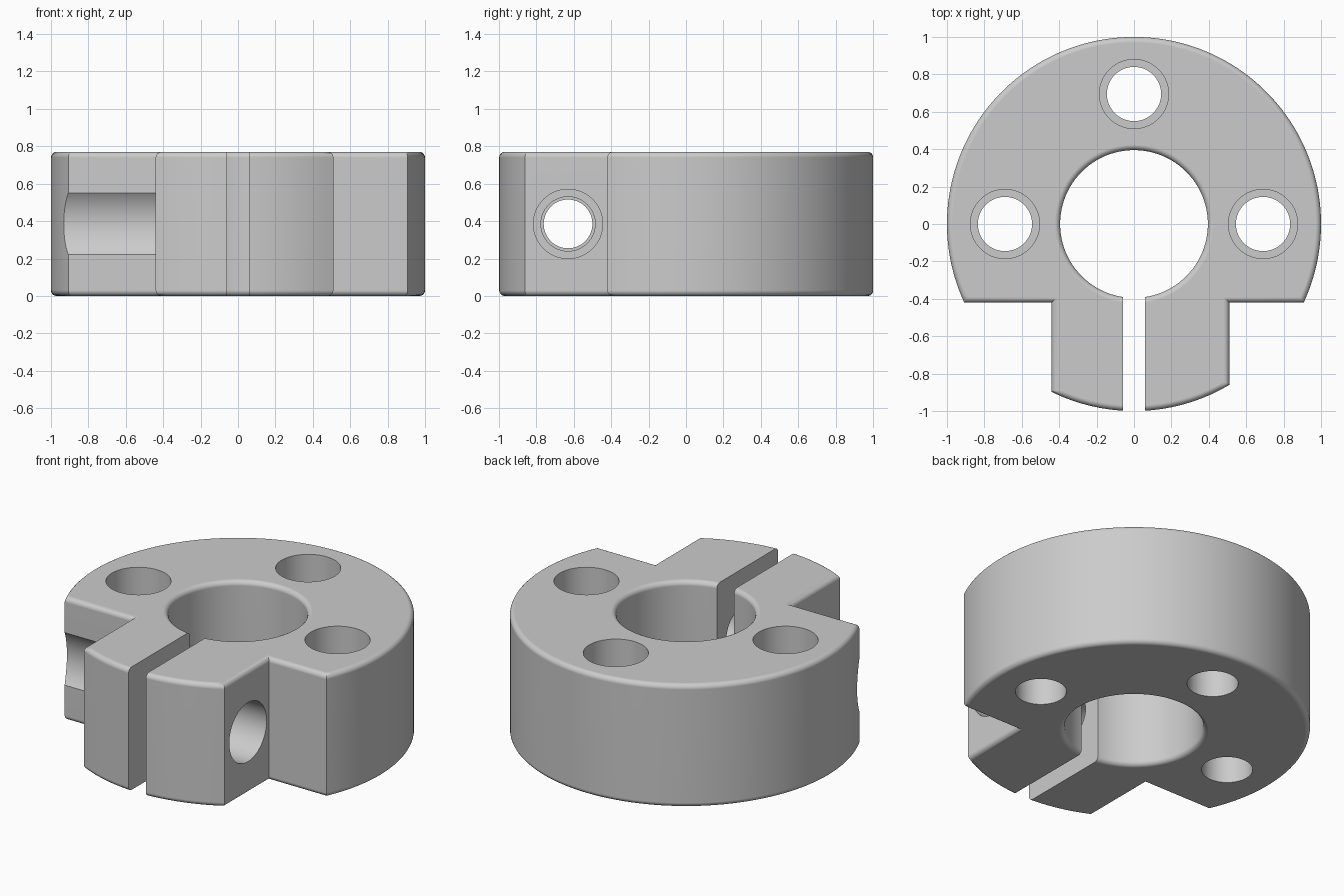
import bpy
import bmesh
from math import asin, cos, pi, radians, sin, sqrt
from mathutils import Matrix

HEIGHT = 0.77
MID = HEIGHT / 2
FILLET = 0.03
NOTCH_Y = -0.42
LUG_RIGHT, LUG_LEFT = -0.44, 0.51
BORE = 0.395
SCREW_Y = -0.63
HEAD_R, SHANK_R, THREAD_R = 0.185, 0.145, 0.13

if "Cube" in bpy.data.objects:
    bpy.data.objects.remove(bpy.data.objects["Cube"])

metal = bpy.data.materials.new("light_grey_metal")
metal.use_nodes = True
grey = (0.6, 0.6, 0.6, 1)
metal.diffuse_color = grey
metal.node_tree.nodes["Principled BSDF"].inputs["Base Color"].default_value = grey


def make_object(name, bm):
    bmesh.ops.recalc_face_normals(bm, faces=bm.faces[:])
    mesh = bpy.data.meshes.new(name)
    bm.to_mesh(mesh)
    bm.free()
    mesh.materials.append(metal)
    obj = bpy.data.objects.new(name, mesh)
    bpy.context.collection.objects.link(obj)
    return obj


def lathe(name, profile, matrix=Matrix(), steps=64):
    """Closed solid turned around z from (radius, height) points."""
    bm = bmesh.new()
    rings = [[bm.verts.new((r * cos(2 * pi * i / steps), r * sin(2 * pi * i / steps), z))
              for i in range(steps)] for r, z in profile]
    for low, high in zip(rings, rings[1:]):
        for i in range(steps):
            j = (i + 1) % steps
            bm.faces.new((low[i], low[j], high[j], high[i]))
    bm.faces.new(rings[0])
    bm.faces.new(rings[-1])
    bm.transform(matrix)
    return make_object(name, bm)


def arc(start, end, steps):
    return [(cos(start + (end - start) * i / steps), sin(start + (end - start) * i / steps))
            for i in range(steps + 1)]


# Round body with two notches that leave a lug at the front
notch = asin(-NOTCH_Y)
outline = arc(-notch, pi + notch, 110)
outline.append((LUG_RIGHT, NOTCH_Y))
outline += arc(pi + pi / 2 + asin(LUG_RIGHT), pi + pi / 2 + asin(LUG_LEFT), 18)
outline.append((LUG_LEFT, NOTCH_Y))

bm = bmesh.new()
base = bm.faces.new([bm.verts.new((x, y, 0)) for x, y in outline])
top = bmesh.ops.extrude_face_region(bm, geom=[base])["geom"]
bmesh.ops.translate(bm, vec=(0, 0, HEIGHT), verts=[v for v in top if isinstance(v, bmesh.types.BMVert)])
bmesh.ops.recalc_face_normals(bm, faces=bm.faces[:])
rims = [e for e in bm.edges if abs(e.verts[0].co.z - e.verts[1].co.z) < 0.001]
bmesh.ops.bevel(bm, geom=rims, offset=FILLET, segments=5, profile=0.5, affect='EDGES')
body = make_object("clamp_collar", bm)

cutters = []

# Central bore with rounded rims
flare = [(BORE + FILLET * (1 - cos(a)), HEIGHT - FILLET + FILLET * sin(a))
         for a in [radians(18 * i) for i in range(6)]]
bore = [(r, HEIGHT - z) for r, z in reversed(flare)] + flare
rim = BORE + FILLET
bore = [(rim, -0.1)] + bore + [(rim, HEIGHT + 0.1)]
cutters.append(lathe("bore_cutter", bore, steps=96))

# Clamping slit
bm = bmesh.new()
bmesh.ops.create_cube(bm, size=1, matrix=Matrix.Translation((0, -0.7, MID))
                      @ Matrix.Diagonal((0.12, 1, 2, 1)))
cutters.append(make_object("slit_cutter", bm))

# Three counterbored mounting holes
step = HEIGHT - 0.26
for x, y in ((-0.69, 0), (0, 0.695), (0.69, 0)):
    cutters.append(lathe("mounting_hole_cutter",
                         [(SHANK_R, -0.1), (SHANK_R, step), (HEAD_R, step), (HEAD_R, HEIGHT + 0.1)],
                         Matrix.Translation((x, y, 0))))

# Clamp screw hole: thread on one side, shank and head recess on the other
across = Matrix.Translation((0, SCREW_Y, MID)) @ Matrix.Rotation(pi / 2, 4, 'Y')
seat = LUG_LEFT - 0.26
cutters.append(lathe("screw_hole_cutter",
                     [(THREAD_R, -0.8), (THREAD_R, 0), (SHANK_R, 0), (SHANK_R, seat),
                      (HEAD_R, seat), (HEAD_R, 0.8)], across))

# Tool clearance groove in the right notch
groove_r = sqrt(0.21 ** 2 + 0.165 ** 2)
cutters.append(lathe("groove_cutter", [(groove_r, -1.2), (groove_r, LUG_RIGHT)], across))

bpy.ops.object.select_all(action='DESELECT')
body.select_set(True)
bpy.context.view_layer.objects.active = body
for cutter in cutters:
    cutter.hide_render = True
    cut = body.modifiers.new("cut", 'BOOLEAN')
    cut.operation = 'DIFFERENCE'
    cut.solver = 'EXACT'
    cut.object = cutter
    bpy.ops.object.modifier_apply(modifier=cut.name)
    bpy.data.objects.remove(cutter)

# Smooth curves, crisp edges, flat faces kept flat
bpy.ops.object.shade_smooth_by_angle(angle=radians(30))
weighted = body.modifiers.new("weighted_normals", 'WEIGHTED_NORMAL')
weighted.keep_sharp = True
